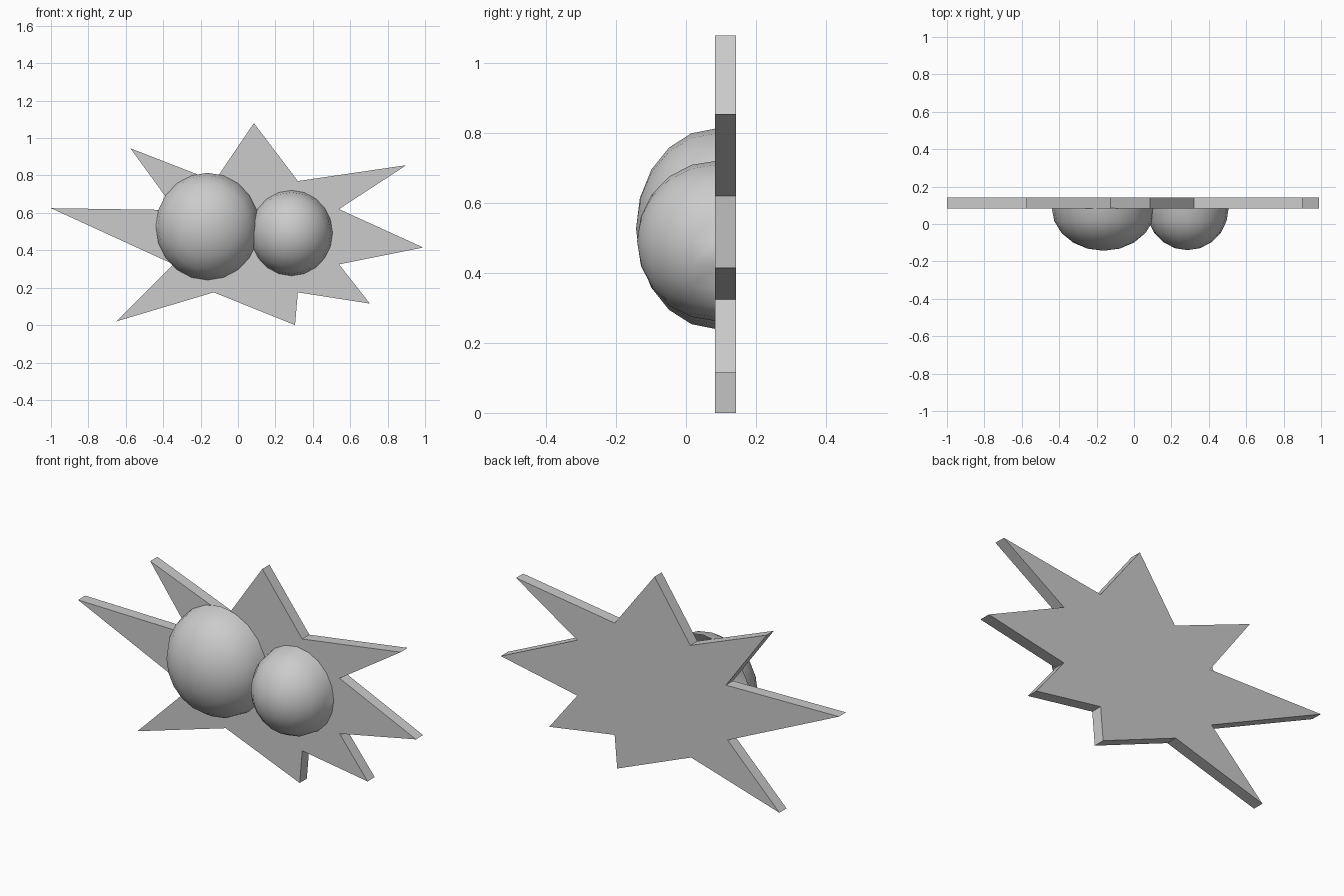
import bpy
import bmesh
from math import radians
from mathutils import Matrix, Vector

cube = bpy.data.objects.get("Cube")
if cube:
    bpy.data.objects.remove(cube, do_unlink=True)

grey = bpy.data.materials.new("plain grey")
grey.use_nodes = True
colour = (0.6, 0.6, 0.6, 1)
grey.diffuse_color = colour
grey.node_tree.nodes["Principled BSDF"].inputs["Base Color"].default_value = colour

FRONT, BACK = 0.083, 0.143  # faces of the plate


def add_object(name, bm):
    mesh = bpy.data.meshes.new(name)
    bm.to_mesh(mesh)
    bm.free()
    mesh.materials.append(grey)
    obj = bpy.data.objects.new(name, mesh)
    bpy.context.collection.objects.link(obj)
    return obj


def starburst_plate():
    # Uneven star outline, alternating tips and notches, extruded backwards
    outline = [(0.085, 1.08), (0.32, 0.77), (0.9, 0.855), (0.54, 0.62),
               (0.99, 0.415), (0.54, 0.325), (0.705, 0.115), (0.32, 0.175),
               (0.305, 0), (-0.13, 0.175), (-0.65, 0.02), (-0.345, 0.325),
               (-1, 0.625), (-0.335, 0.615), (-0.575, 0.945), (-0.125, 0.77)]
    bm = bmesh.new()
    face = bm.faces.new([bm.verts.new((x, FRONT, z)) for x, z in outline])
    ext = bmesh.ops.extrude_face_region(bm, geom=[face], use_keep_orig=True)
    moved = [v for v in ext["geom"] if isinstance(v, bmesh.types.BMVert)]
    bmesh.ops.translate(bm, verts=moved, vec=(0, BACK - FRONT, 0))
    bmesh.ops.recalc_face_normals(bm, faces=bm.faces)
    add_object("starburst_plate", bm)


def dome(name, x, z, width, depth, height):
    # Front half of a squashed sphere, open where it meets the plate
    bm = bmesh.new()
    bmesh.ops.create_uvsphere(bm, u_segments=20, v_segments=10, radius=1,
                              matrix=Matrix.Rotation(radians(90), 4, "X"))
    bmesh.ops.bisect_plane(bm, geom=bm.verts[:] + bm.edges[:] + bm.faces[:],
                           plane_co=(0, 0, 0), plane_no=(0, 1, 0), clear_outer=True)
    bmesh.ops.scale(bm, verts=bm.verts, vec=Vector((width, depth, height)))
    bmesh.ops.translate(bm, verts=bm.verts, vec=(x, FRONT + 0.003, z))
    for face in bm.faces:
        face.smooth = True
    add_object(name, bm)


starburst_plate()
dome("large_dome", -0.163, 0.527, 0.277, 0.229, 0.287)
dome("small_dome", 0.286, 0.492, 0.22, 0.226, 0.229)
